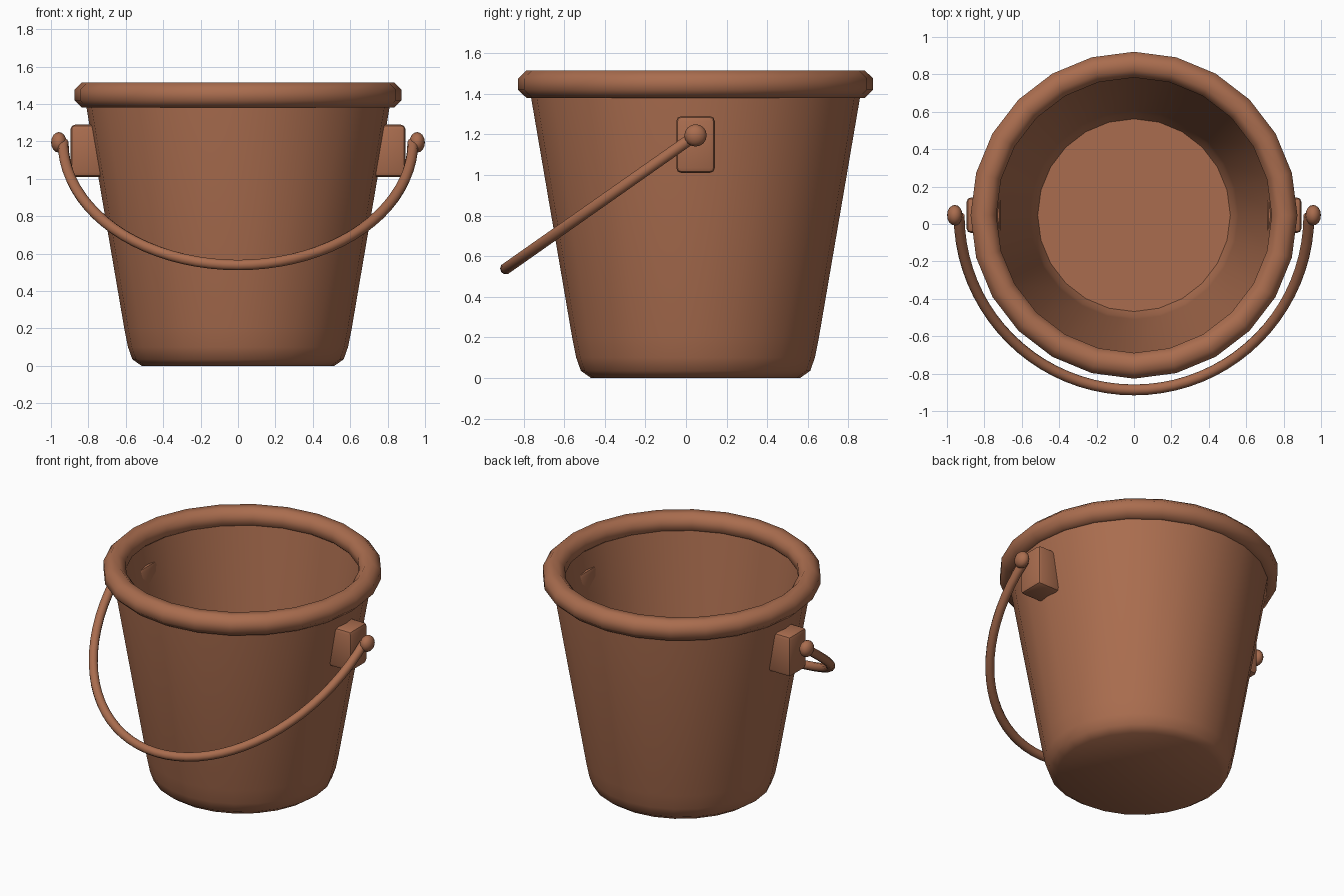
import bpy, bmesh
from math import sin, cos, pi, radians
from mathutils import Vector, Matrix

cube = bpy.data.objects.get("Cube")
if cube:
    bpy.data.objects.remove(cube, do_unlink=True)

CENTRE_Y = 0.047
PIVOT_Z = 1.195
SIDES = 24

clay = bpy.data.materials.new("terracotta_brown")
clay.use_nodes = True
colour = (0.40, 0.152, 0.077, 1.0)
clay.diffuse_color = colour
clay.node_tree.nodes["Principled BSDF"].inputs["Base Color"].default_value = colour


def finish(name, bm, angle):
    """Turn a bmesh into a named, shaded object."""
    bmesh.ops.recalc_face_normals(bm, faces=bm.faces)
    mesh = bpy.data.meshes.new(name)
    bm.to_mesh(mesh)
    bm.free()
    mesh.materials.append(clay)
    obj = bpy.data.objects.new(name, mesh)
    bpy.context.collection.objects.link(obj)
    bpy.ops.object.select_all(action="DESELECT")
    obj.select_set(True)
    bpy.context.view_layer.objects.active = obj
    bpy.ops.object.shade_smooth_by_angle(angle=radians(angle))
    return obj


def bridge(bm, rings, closed):
    """Skin a list of vertex rings with quads."""
    pairs = list(zip(rings, rings[1:]))
    if closed:
        pairs.append((rings[-1], rings[0]))
    for a, b in pairs:
        n = len(a)
        for i in range(n):
            j = (i + 1) % n
            bm.faces.new((a[i], a[j], b[j], b[i]))


def lathe(name, profile, closed, angle):
    """Spin a (radius, height) profile round the bucket axis."""
    bm = bmesh.new()
    rings = []
    for r, z in profile:
        rings.append([bm.verts.new((r * cos(2 * pi * i / SIDES),
                                    CENTRE_Y + r * sin(2 * pi * i / SIDES), z))
                      for i in range(SIDES)])
    bridge(bm, rings, closed)
    if not closed:
        bm.faces.new(rings[0])
        bm.faces.new(rings[-1])
    return finish(name, bm, angle)


# Bucket wall: outside from the base up, then inside down to the floor
lathe("bucket_body", [
    (0.515, 0.0), (0.565, 0.035), (0.588, 0.10), (0.608, 0.20),
    (0.81, 1.38), (0.81, 1.44), (0.755, 1.44),
    (0.558, 0.22), (0.545, 0.13), (0.515, 0.07)], False, 60)

# Rolled rim: eight-sided ring
rim = [(0.805 + 0.0745 * cos(pi * (k + 0.5) / 4),
        1.448 + 0.0735 * sin(pi * (k + 0.5) / 4)) for k in range(8)]
lathe("rim", rim, True, 60)

for side, x_sign in (("left", 1), ("right", -1)):
    # Bevelled lug through the wall
    bm = bmesh.new()
    bmesh.ops.create_cube(bm, size=1.0)
    bmesh.ops.scale(bm, vec=(0.185, 0.19, 0.28), verts=bm.verts)
    bmesh.ops.translate(bm, vec=(x_sign * 0.803, CENTRE_Y, 1.15), verts=bm.verts)
    bmesh.ops.bevel(bm, geom=bm.edges[:], offset=0.025, segments=2,
                    profile=0.5, affect="EDGES")
    finish(side + "_lug", bm, 40)

    # Pivot knob
    bm = bmesh.new()
    bmesh.ops.create_uvsphere(bm, u_segments=16, v_segments=8, radius=0.055)
    bmesh.ops.rotate(bm, cent=(0, 0, 0), verts=bm.verts,
                     matrix=Matrix.Rotation(pi / 2, 3, "Y"))
    bmesh.ops.scale(bm, vec=(0.75, 1, 1), verts=bm.verts)
    bmesh.ops.translate(bm, vec=(x_sign * 0.958, CENTRE_Y, PIVOT_Z), verts=bm.verts)
    finish(side + "_knob", bm, 60)

# Carrying handle: half-ellipse tube swung forward and down
pivot = Vector((0, CENTRE_Y, PIVOT_Z))
across = Vector((0.935, 0, 0))
reach = Vector((0, -0.934, -0.656))
normal = across.cross(reach).normalized()
bm = bmesh.new()
rings = []
steps = 40
for s in range(steps + 1):
    t = pi * s / steps
    point = pivot + across * cos(t) + reach * sin(t)
    tangent = (reach * cos(t) - across * sin(t)).normalized()
    outward = tangent.cross(normal)
    rings.append([bm.verts.new(point + 0.029 * (outward * cos(a) + normal * sin(a)))
                  for a in (2 * pi * k / 10 for k in range(10))])
bridge(bm, rings, False)
bm.faces.new(rings[0])
bm.faces.new(rings[-1])
finish("handle", bm, 60)
